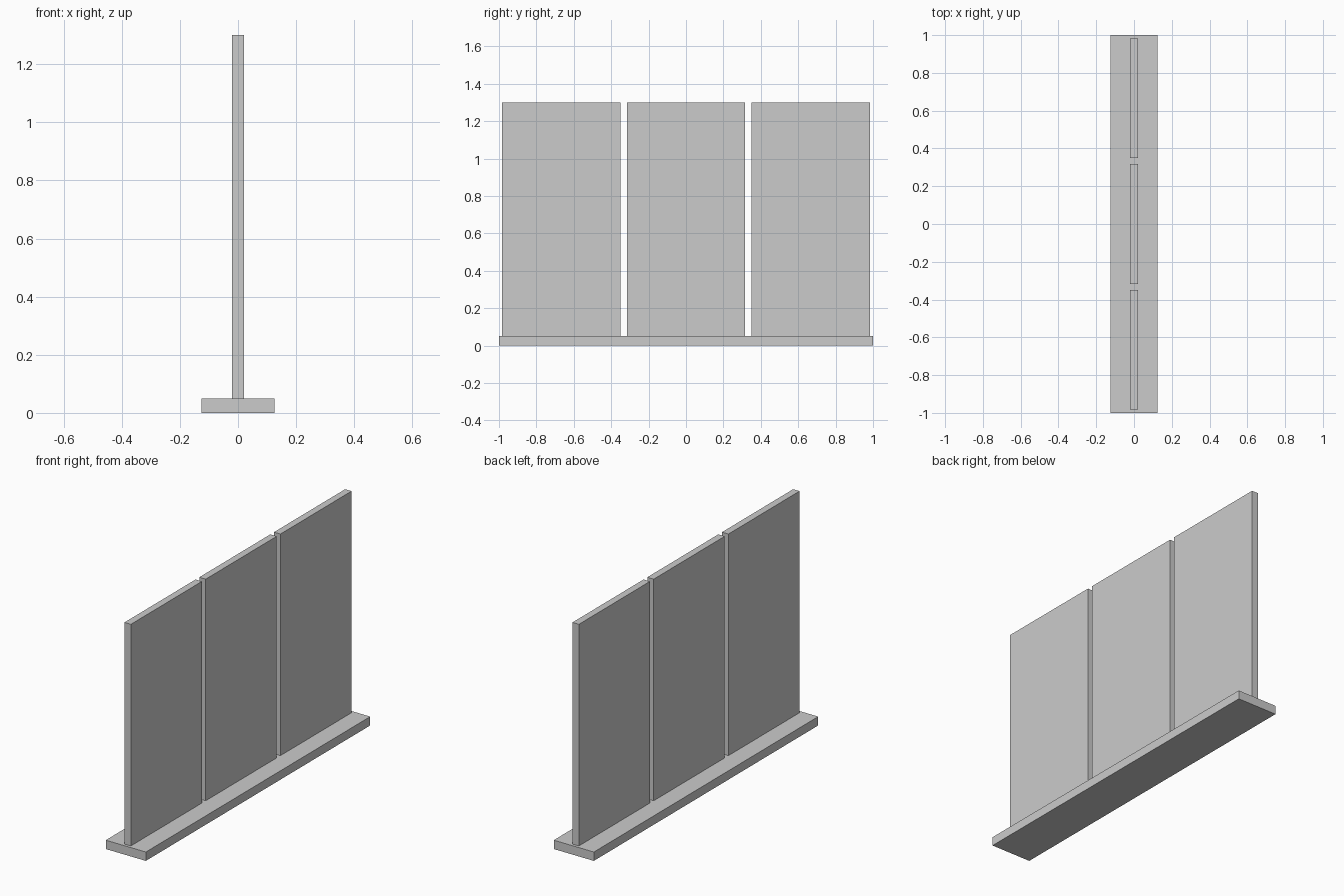
import bpy
import bmesh
from mathutils import Matrix, Vector

if "Cube" in bpy.data.objects:
    bpy.data.objects.remove(bpy.data.objects["Cube"])


def box(name, size, center):
    bm = bmesh.new()
    bmesh.ops.create_cube(bm, size=1, matrix=Matrix.Translation(Vector((0, 0, 0))))
    bmesh.ops.scale(bm, vec=size, verts=bm.verts)
    mesh = bpy.data.meshes.new(name)
    bm.to_mesh(mesh)
    bm.free()
    obj = bpy.data.objects.new(name, mesh)
    obj.location = center
    bpy.context.collection.objects.link(obj)
    return obj


LENGTH, BASE_H, TOP = 2.0, 0.05, 1.30
COUNT, GAP = 3, 1 / 30
pitch = LENGTH / COUNT

# Long flat plinth
box("base", (0.25, LENGTH, BASE_H), (0, 0, BASE_H / 2))

# Row of upright panels with narrow gaps between them
for i in range(COUNT):
    y = (i - (COUNT - 1) / 2) * pitch
    box(f"panel_{i + 1}", (0.04, pitch - GAP, TOP - BASE_H),
        (0, y, (TOP + BASE_H) / 2))
